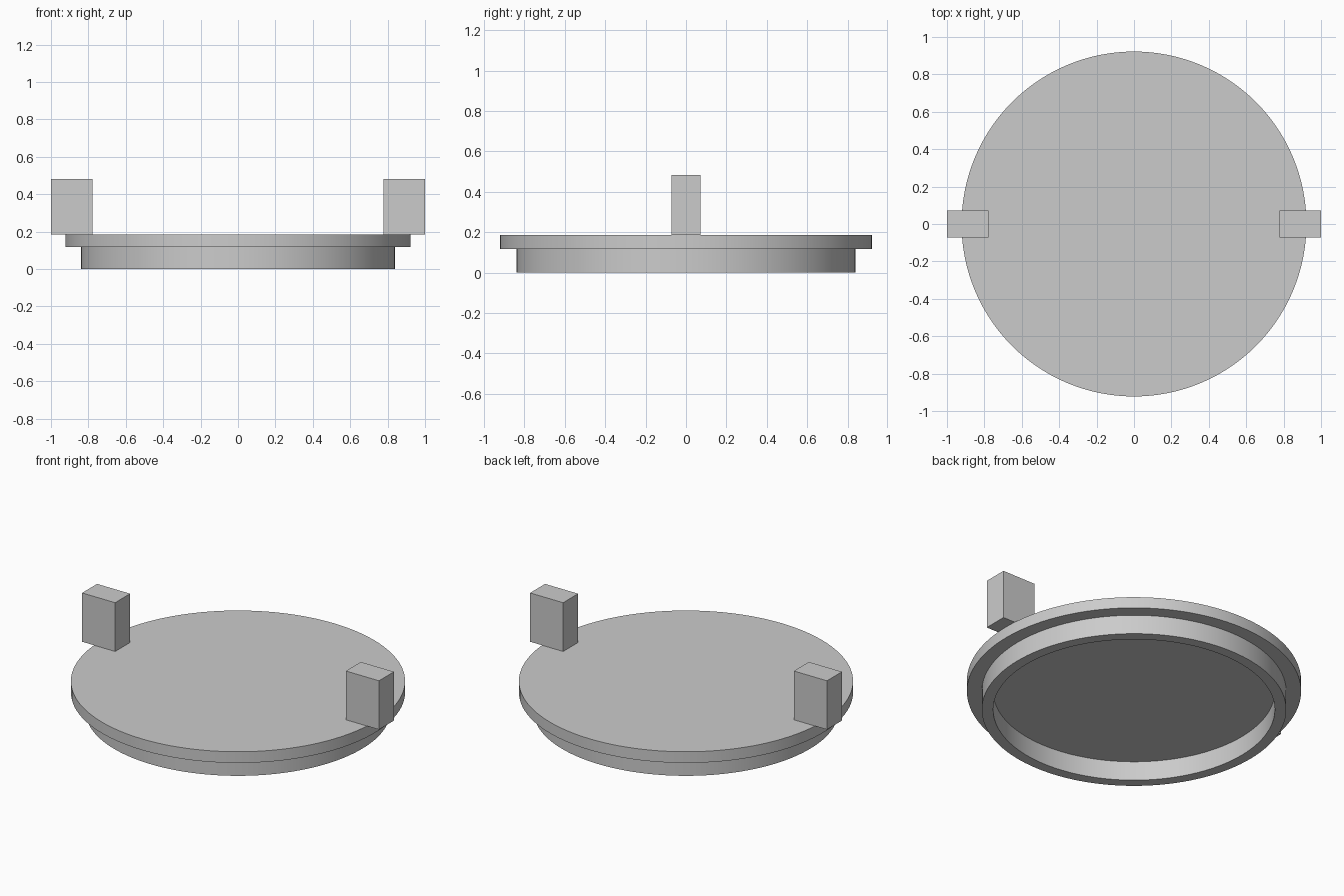
import bpy
import bmesh
import math
from mathutils import Matrix, Vector

cube = bpy.data.objects.get("Cube")
if cube:
    bpy.data.objects.remove(cube, do_unlink=True)

grey = bpy.data.materials.new("light grey")
grey.use_nodes = True
colour = (0.6, 0.6, 0.6, 1)
grey.diffuse_color = colour
grey.node_tree.nodes["Principled BSDF"].inputs["Base Color"].default_value = colour


def add_object(name, bm):
    bmesh.ops.recalc_face_normals(bm, faces=bm.faces)
    mesh = bpy.data.meshes.new(name)
    bm.to_mesh(mesh)
    bm.free()
    mesh.materials.append(grey)
    obj = bpy.data.objects.new(name, mesh)
    bpy.context.collection.objects.link(obj)
    return obj


def lathe(name, profile, segments=128):
    """Spin a radius/height profile round the z axis."""
    bm = bmesh.new()
    rings = []
    for r, z in profile:
        rings.append([bm.verts.new((r * math.cos(a), r * math.sin(a), z))
                      for a in (math.tau * i / segments for i in range(segments))])
    for low, high in zip(rings, rings[1:]):
        for i in range(segments):
            j = (i + 1) % segments
            bm.faces.new((low[i], low[j], high[j], high[i]))
    bm.faces.new(rings[0])
    bm.faces.new(rings[-1])
    obj = add_object(name, bm)
    bpy.ops.object.select_all(action="DESELECT")
    obj.select_set(True)
    bpy.context.view_layer.objects.active = obj
    bpy.ops.object.shade_smooth_by_angle(angle=math.radians(30))


# Round lid: recessed underside, inner rim, overhanging flange, flat top
floor, top = 0.117, 0.185
lathe("lid", [(0.777, floor), (0.777, 0), (0.84, 0), (0.84, floor),
              (0.922, floor), (0.922, top)])

# Upright blocks overhanging the edge on each side
for name, side in (("left_block", 1), ("right_block", -1)):
    bm = bmesh.new()
    size = Vector((0.223, 0.144, 0.297))
    centre = Vector((side * (1 - size.x / 2), 0, top + size.z / 2))
    bmesh.ops.create_cube(bm, size=1, matrix=Matrix.LocRotScale(centre, None, size))
    add_object(name, bm)
